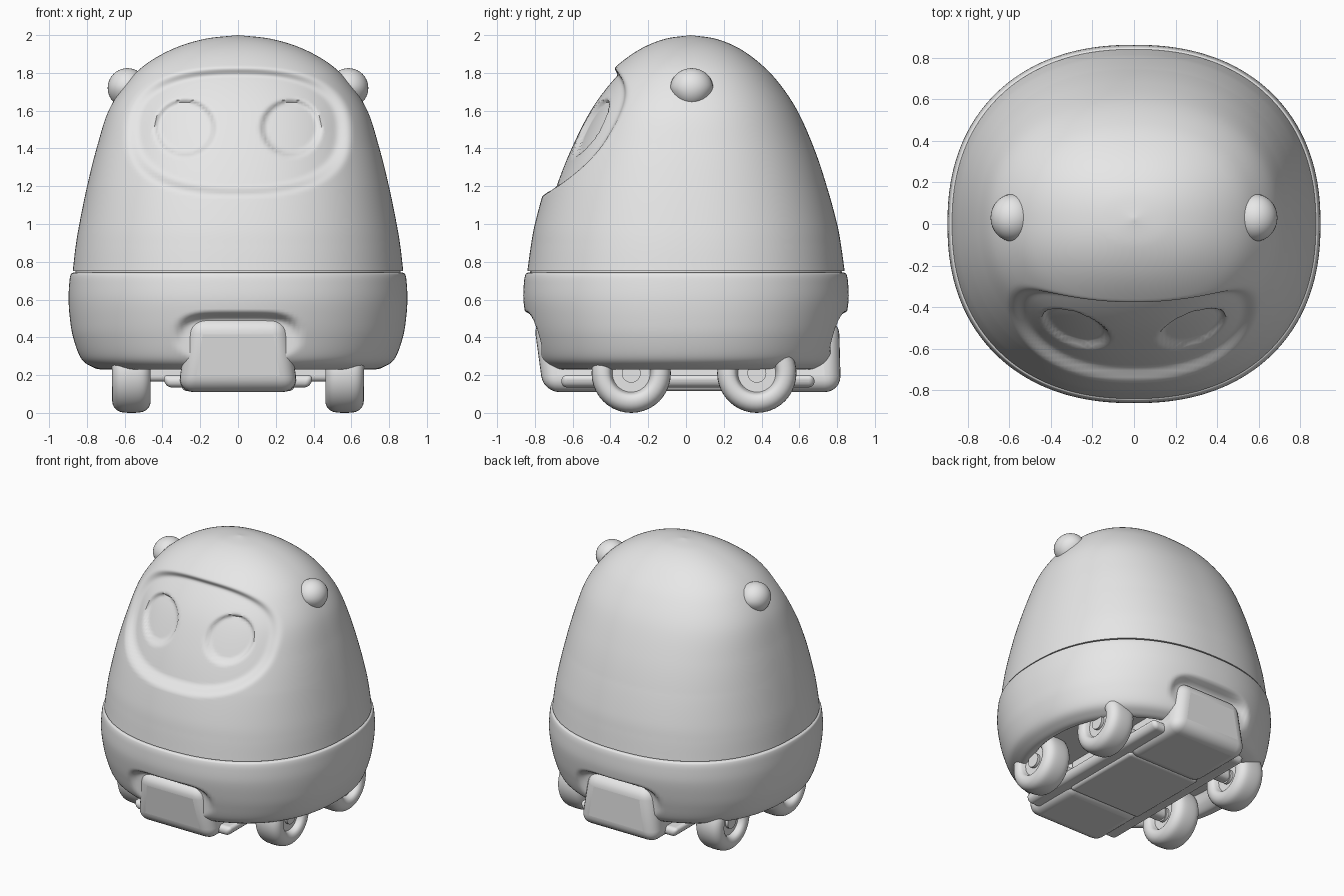
import bpy, bmesh, math
from mathutils import Vector, Matrix

cube = bpy.data.objects.get("Cube")
if cube:
    bpy.data.objects.remove(cube, do_unlink=True)

grey = bpy.data.materials.new("plain_grey")
grey.use_nodes = True
grey.diffuse_color = (0.8, 0.8, 0.8, 1)
grey.node_tree.nodes["Principled BSDF"].inputs["Base Color"].default_value = (0.8, 0.8, 0.8, 1)
parts = []


def add_object(name, bm):
    bmesh.ops.remove_doubles(bm, verts=bm.verts, dist=0.0001)
    bmesh.ops.recalc_face_normals(bm, faces=bm.faces)
    mesh = bpy.data.meshes.new(name)
    bm.to_mesh(mesh)
    bm.free()
    mesh.materials.append(grey)
    obj = bpy.data.objects.new(name, mesh)
    bpy.context.collection.objects.link(obj)
    parts.append(obj)
    return obj


def smooth_path(points, steps):
    """Catmull-Rom curve through the points."""
    pts = [Vector(p) for p in points]
    pts = [2 * pts[0] - pts[1]] + pts + [2 * pts[-1] - pts[-2]]
    out = []
    for a, b, c, d in zip(pts, pts[1:], pts[2:], pts[3:]):
        for i in range(steps):
            t = i / steps
            out.append(0.5 * (2 * b + (c - a) * t + (2 * a - 5 * b + 4 * c - d) * t * t
                              + (3 * b - a - 3 * c + d) * t ** 3))
    return out + [pts[-2]]


def lathe(profile, steps, segments, power=2.0):
    """Stack of rings from (z, x radius, y radius), capped; a power over 2 squares them off."""
    bm = bmesh.new()
    rings = []
    for z, rx, ry in smooth_path(profile, steps):
        ring = []
        for i in range(segments):
            a = 2 * math.pi * i / segments
            c, s = math.cos(a), math.sin(a)
            k = (abs(c) ** power + abs(s) ** power) ** (-1 / power)
            ring.append(bm.verts.new((max(rx, 0) * c * k, max(ry, 0) * s * k, z)))
        rings.append(ring)
    for low, high in zip(rings, rings[1:]):
        for i in range(segments):
            j = (i + 1) % segments
            bm.faces.new((low[i], low[j], high[j], high[i]))
    for ring in (rings[0], rings[-1]):
        if (ring[0].co - ring[segments // 2].co).length > 0.001:
            bm.faces.new(ring)
    return bm


def inside(x, z, cx, cz, hx, hz, power, soft):
    """1 inside a rounded outline, fading to 0 across its soft edge."""
    d = (abs((x - cx) / hx) ** power + abs((z - cz) / hz) ** power) ** (1 / power)
    t = min(max((1 - d) / soft, 0), 1)
    return t * t * (3 - 2 * t)


def block(name, y0, y1, z0, z1, half_x, top_x, bevel, top_y0=None, top_y1=None):
    """Rounded box that tapers towards its top, with optional other ends up there."""
    ends = {False: (y0, y1), True: (top_y0 or y0, top_y1 or y1)}
    bm = bmesh.new()
    bmesh.ops.create_cube(bm, size=1)
    for v in bm.verts:
        top = v.co.z > 0
        v.co = (math.copysign(top_x if top else half_x, v.co.x),
                ends[top][v.co.y > 0], z1 if top else z0)
    obj = add_object(name, bm)
    mod = obj.modifiers.new("rounding", "BEVEL")
    mod.width, mod.segments = bevel, 6
    return obj


SQUARE = 2.25

# Domed upper shell with a sunken face and two sunken eyes
bm = lathe([(0.75, 0.875, 0.84), (0.88, 0.86, 0.822), (1.0, 0.84, 0.8), (1.2, 0.799, 0.745),
            (1.4, 0.749, 0.672), (1.6, 0.685, 0.577), (1.75, 0.588, 0.472), (1.85, 0.482, 0.372),
            (1.93, 0.338, 0.258), (1.98, 0.175, 0.135), (2.0, 0, 0)], 12, 256, SQUARE)
for v in bm.verts:
    x, y, z = v.co
    if y < -0.1:
        y += 0.06 * inside(x, z, 0, 1.49, 0.61, 0.345, 2.5, 0.16)
        for side in (-1, 1):
            y += 0.03 * inside(x, z, side * 0.28, 1.51, 0.165, 0.155, 2, 0.16)
    v.co.y = y + 0.025 * max(z - 1.2, 0) / 0.8
add_object("upper_shell", bm)

# Lower shell with a notch at front and back and a hollow underside
bm = lathe([(0.33, 0.64, 0.62), (0.27, 0.67, 0.65), (0.232, 0.72, 0.69), (0.245, 0.775, 0.738),
            (0.29, 0.832, 0.785), (0.4, 0.873, 0.822), (0.5, 0.89, 0.846), (0.6, 0.897, 0.861),
            (0.69, 0.893, 0.858), (0.732, 0.886, 0.85), (0.742, 0.874, 0.838)], 8, 224, SQUARE)
for v in bm.verts:
    x, y, z = v.co
    if abs(y) > 0.68:
        m = inside(x, z, 0, 0.2, 0.355, 0.34, 5, 0.14)
        v.co.y = math.copysign(abs(y) + m * (min(abs(y), 0.765) - abs(y)), y)
add_object("lower_shell", bm)

# Core closing the seam between the shells
add_object("seam_core", lathe([(0.7, 0.862, 0.827), (0.8, 0.857, 0.822)], 1, 96, SQUARE))

# Chassis spine with end panels filling the notches
block("front_panel", -0.755, -0.27, 0.11, 0.5, 0.32, 0.26, 0.085, top_y0=-0.808)
block("back_panel", 0.27, 0.82, 0.11, 0.5, 0.32, 0.26, 0.085, top_y1=0.81)
block("belly_panel", -0.32, 0.32, 0.116, 0.4, 0.3, 0.28, 0.03)
block("chassis_plate", -0.66, 0.68, 0.135, 0.2, 0.38, 0.4, 0.03)

# Ears
for side, label in ((1, "left"), (-1, "right")):
    bm = bmesh.new()
    bmesh.ops.create_uvsphere(bm, u_segments=32, v_segments=20, radius=0.105)
    for v in bm.verts:
        v.co.y *= 1.08
        if v.co.z < 0:
            v.co.y *= 1 + 1.5 * v.co.z
    bmesh.ops.translate(bm, verts=bm.verts, vec=(side * 0.585, 0.03, 1.72))
    add_object(label + "_ear", bm)

# Wheels with dished hubs, and their axles
half_tyre = [(0, 0.21), (0.06, 0.204), (0.092, 0.18), (0.102, 0.145), (0.09, 0.115), (0.055, 0.1)]
tyre = [(-a, r, r) for a, r in half_tyre[:0:-1]] + [(a, r, r) for a, r in half_tyre]
for y, end in ((-0.29, "front"), (0.375, "back")):
    for side, label in ((1, "left"), (-1, "right")):
        place = Matrix.Translation((side * 0.564, y, 0.21)) @ Matrix.Rotation(math.pi / 2, 4, "Y")
        for name, profile, steps in (("wheel", tyre, 4),
                                     ("hub", [(-0.075, 0.05, 0.05), (0.075, 0.05, 0.05)], 1)):
            bm = lathe(profile, steps, 40)
            bmesh.ops.transform(bm, matrix=place, verts=bm.verts)
            add_object(f"{end}_{label}_{name}", bm)
    block(end + "_axle", y - 0.045, y + 0.045, 0.165, 0.255, 0.5, 0.5, 0.03)

# Smooth shading that keeps hard edges
bpy.ops.object.select_all(action="DESELECT")
for obj in parts:
    obj.select_set(True)
bpy.context.view_layer.objects.active = parts[0]
bpy.ops.object.shade_smooth_by_angle(angle=math.radians(50))
